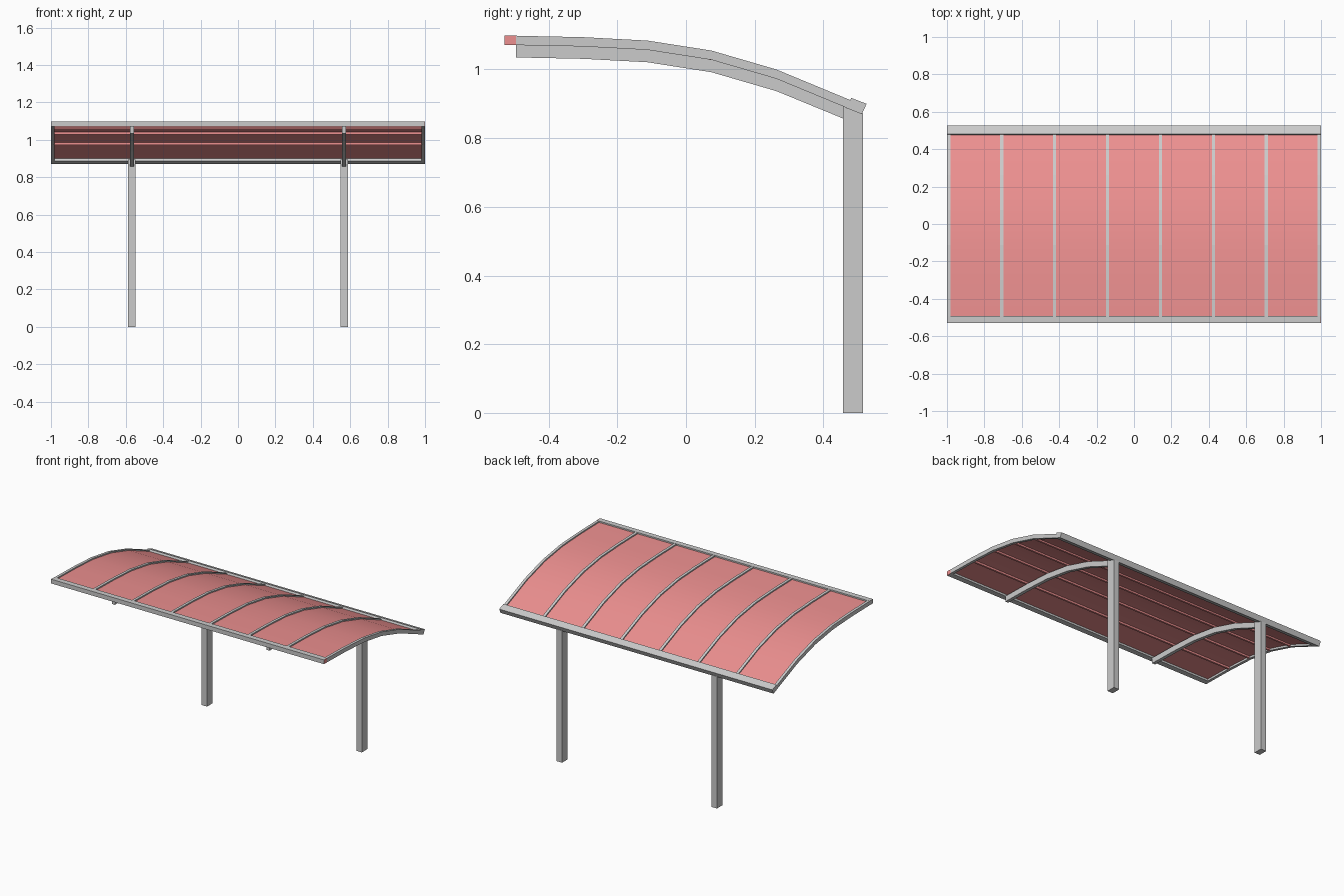
import bpy, bmesh, math

if "Cube" in bpy.data.objects:
    bpy.data.objects.remove(bpy.data.objects["Cube"])

pink = bpy.data.materials.new("canopy_pink")
pink.diffuse_color = (0.85, 0.28, 0.28, 1)
pink.use_nodes = True
pink.node_tree.nodes["Principled BSDF"].inputs["Base Color"].default_value = pink.diffuse_color

# Roof curve: top edge of the ribs as (y, z)
CURVE = [(-0.495, 1.098), (-0.30, 1.094), (-0.112, 1.084),
         (0.074, 1.055), (0.263, 1.0), (0.478, 0.911)]


def prism(name, profile, x0, x1, mat=None):
    """Extrude a closed (y, z) profile along x."""
    bm = bmesh.new()
    a = [bm.verts.new((x0, y, z)) for y, z in profile]
    b = [bm.verts.new((x1, y, z)) for y, z in profile]
    n = len(a)
    bm.faces.new(a)
    bm.faces.new(b[::-1])
    for i in range(n):
        j = (i + 1) % n
        bm.faces.new((a[j], a[i], b[i], b[j]))
    bmesh.ops.recalc_face_normals(bm, faces=bm.faces)
    me = bpy.data.meshes.new(name)
    bm.to_mesh(me)
    bm.free()
    ob = bpy.data.objects.new(name, me)
    bpy.context.collection.objects.link(ob)
    if mat:
        me.materials.append(mat)
    return ob


def strip(top, bottom, pts=CURVE):
    """Band that follows the roof curve between two depths below it."""
    return [(y, z - top) for y, z in pts] + [(y, z - bottom) for y, z in reversed(pts)]


def rect(y0, y1, z0, z1):
    return [(y0, z0), (y1, z0), (y1, z1), (y0, z1)]


# Curved roof sheet
sheet = prism("roof_sheet", strip(0.008, 0.014), -0.985, 0.985, pink)
bpy.context.view_layer.objects.active = sheet
sheet.select_set(True)
bpy.ops.object.shade_smooth_by_angle(angle=math.radians(35))

# Ribs over the sheet; the two end ribs are deeper
for i in range(8):
    x = -0.991 + i * 1.982 / 7
    depth = 0.027 if i in (0, 7) else 0.012
    prism("roof_rib", strip(0, depth), x - 0.009, x + 0.009)

# Purlins under the sheet at each bend
for y, z in CURVE[1:-1]:
    prism("purlin", rect(y - 0.006, y + 0.006, z - 0.027, z - 0.013), -0.985, 0.985, pink)

# Front rail with its coloured end cap, and tilted back rail
prism("front_rail", rect(-0.528, -0.492, 1.071, 1.099), -1, 0.998)
prism("front_rail_cap", rect(-0.528, -0.495, 1.071, 1.099), 0.998, 1, pink)
prism("back_rail", [(0.481, 0.917), (0.526, 0.9), (0.512, 0.87), (0.468, 0.887)], -1, 1)

# Posts and curved support arms
arm_curve = CURVE[:-1] + [(0.47, 0.915)]
for x in (-0.567, 0.567):
    prism("support_arm", strip(0.026, 0.063, arm_curve), x - 0.011, x + 0.011)
    prism("post", [(0.457, 0), (0.515, 0), (0.515, 0.873), (0.457, 0.894)], x - 0.02, x + 0.02)
